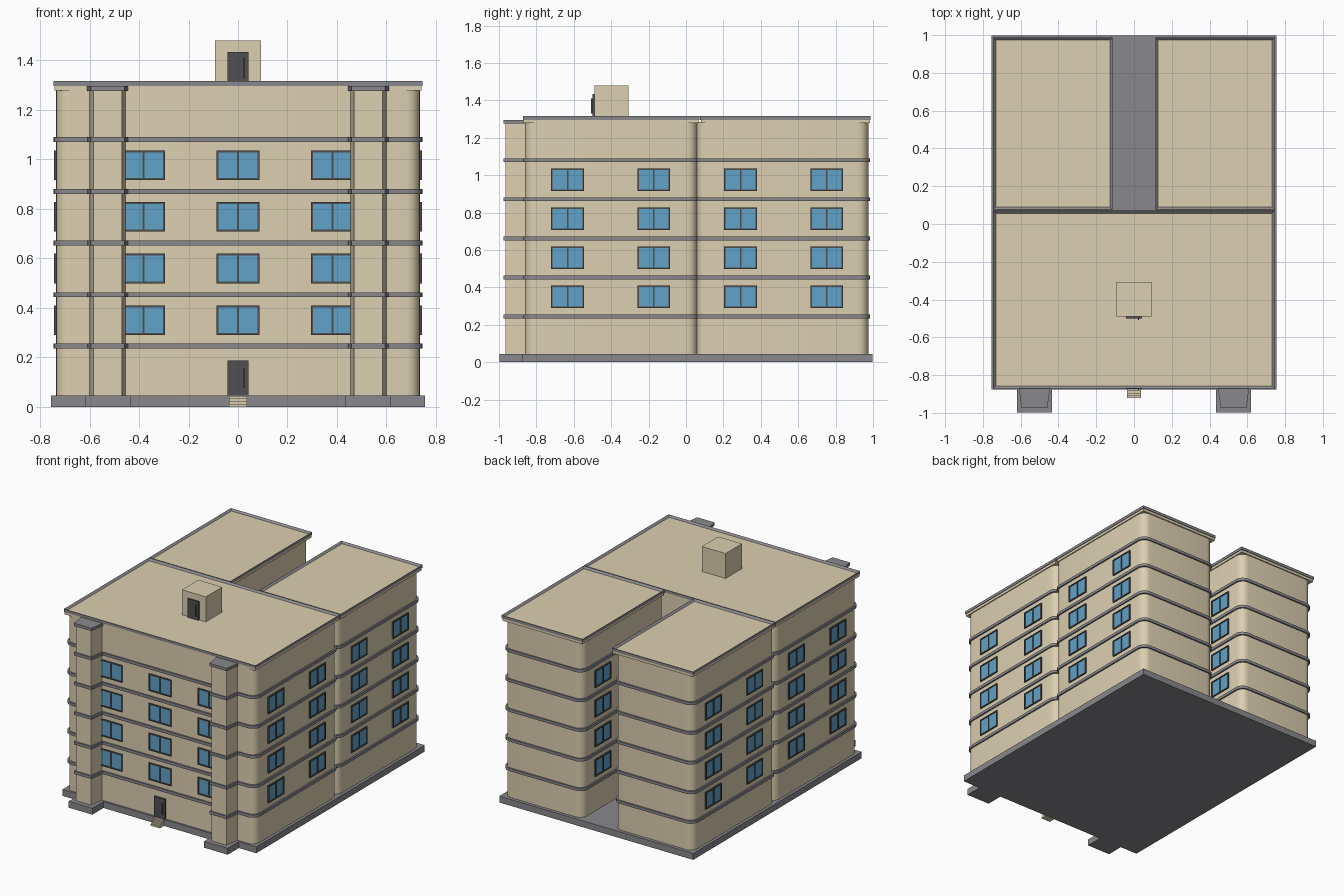
import bpy, bmesh, math
from math import pi, cos, sin
from mathutils import Matrix, Vector

if "Cube" in bpy.data.objects:
    bpy.data.objects.remove(bpy.data.objects["Cube"])


def material(name, col):
    m = bpy.data.materials.new(name)
    m.diffuse_color = (*col, 1)
    m.use_nodes = True
    m.node_tree.nodes["Principled BSDF"].inputs["Base Color"].default_value = m.diffuse_color
    return m


TAN = material("plaster", (0.72, 0.63, 0.44))
GREY = material("trim_grey", (0.25, 0.25, 0.27))
DARK = material("frame_dark", (0.08, 0.08, 0.085))
BLUE = material("glass_blue", (0.12, 0.36, 0.58))


def finish(bm, name, mats, smooth=False):
    bmesh.ops.recalc_face_normals(bm, faces=bm.faces)
    me = bpy.data.meshes.new(name)
    bm.to_mesh(me)
    bm.free()
    for m in mats:
        me.materials.append(m)
    ob = bpy.data.objects.new(name, me)
    bpy.context.collection.objects.link(ob)
    if smooth:
        bpy.context.view_layer.objects.active = ob
        ob.select_set(True)
        bpy.ops.object.shade_smooth_by_angle(angle=math.radians(35))
        ob.select_set(False)
    return ob


def add_box(bm, x0, x1, y0, y1, z0, z1, mat=0):
    mtx = Matrix.Translation(((x0 + x1) / 2, (y0 + y1) / 2, (z0 + z1) / 2)) @ \
        Matrix.Diagonal((x1 - x0, y1 - y0, z1 - z0, 1))
    vs = bmesh.ops.create_cube(bm, size=1, matrix=mtx)["verts"]
    faces = {f for v in vs for f in v.link_faces}
    for f in faces:
        f.material_index = mat
    return faces


def box(name, dims, mat):
    bm = bmesh.new()
    add_box(bm, *dims)
    return finish(bm, name, [mat])


def prism(name, pts, z0, z1, mat, smooth=False):
    bm = bmesh.new()
    f = bm.faces.new([bm.verts.new((x, y, z0)) for x, y in pts])
    r = bmesh.ops.extrude_face_region(bm, geom=[f])
    for v in r["geom"]:
        if isinstance(v, bmesh.types.BMVert):
            v.co.z = z1
    return finish(bm, name, [mat], smooth)


def rounded(x0, x1, y0, y1, r, n=6):
    pts = []
    for i, (cx, cy) in enumerate([(x1 - r, y1 - r), (x0 + r, y1 - r), (x0 + r, y0 + r), (x1 - r, y0 + r)]):
        for k in range(n + 1):
            a = pi / 2 * (i + k / n)
            pts.append((cx + r * cos(a), cy + r * sin(a)))
    return pts


def roof(name, x0, x1, y0, y1):
    # plaster eave slab below a grey parapet with a sunken floor
    box(name + "_eave", (x0 + .004, x1 - .004, y0 + .004, y1 - .004, 1.278, 1.298), TAN)
    bm = bmesh.new()
    faces = add_box(bm, x0, x1, y0, y1, 1.296, 1.316)
    top = max(faces, key=lambda f: f.calc_center_median().z)
    bmesh.ops.inset_individual(bm, faces=[top], thickness=0.02)
    for v in top.verts:
        v.co.z -= 0.012
    top.material_index = 1
    finish(bm, name + "_parapet", [GREY, TAN])


BANDS = [0.245, 0.453, 0.662, 0.871, 1.08]
FLOORS = [0.35, 0.559, 0.768, 0.976]

# plinth
box("plinth", (-0.755, 0.755, -0.875, 0.998, 0, 0.045), GREY)

# three building blocks, with floor bands and roofs
BLOCKS = {
    "main_block": (-0.735, 0.735, -0.862, 0.06),
    "wing_right": (0.125, 0.735, 0.055, 0.975),
    "wing_left": (-0.735, -0.125, 0.055, 0.975),
}
for name, (x0, x1, y0, y1) in BLOCKS.items():
    prism(name, rounded(x0, x1, y0, y1, 0.055), 0.04, 1.285, TAN, True)
    e = 0.01
    for z in BANDS:
        prism(name + "_band", rounded(x0 - e, x1 + e, y0 - e, y1 + e, 0.06), z - .01, z + .01, GREY, True)
roof("main_roof", -0.746, 0.746, -0.872, 0.071)
for s, side in ((1, "right"), (-1, "left")):
    xs = sorted((s * 0.114, s * 0.746))
    roof("wing_roof_" + side, *xs, 0.076, 0.987)


# tapered front pilasters with pedestal, bands and cap
def trapezoid(cx, e):
    b, f = 0.075 + e, 0.058 + e
    return [(cx - b, -0.85), (cx + b, -0.85), (cx + f, -0.965 - e), (cx - f, -0.965 - e)]


for s in (-1, 1):
    cx = s * 0.527
    box("pilaster_pedestal", (cx - .092, cx + .092, -0.998, -0.86, 0, 0.045), GREY)
    prism("pilaster", trapezoid(cx, 0), 0.04, 1.28, TAN)
    for z in BANDS:
        prism("pilaster_band", trapezoid(cx, .01), z - .01, z + .01, GREY)
    prism("pilaster_cap", trapezoid(cx, .01), 1.276, 1.296, GREY)

# window: dark frame, mullion and glass, shared mesh
bm = bmesh.new()
W, H, T = 0.0875, 0.06, 0.008
for a, b in ((-W, -W + T), (-T / 2, T / 2), (W - T, W)):
    add_box(bm, a, b, -0.009, 0.005, -H, H)
for a, b in ((-H, -H + T), (H - T, H)):
    add_box(bm, -W, W, -0.009, 0.005, a, b)
add_box(bm, -W + T / 2, W - T / 2, -0.004, 0.004, -H + T / 2, H - T / 2, 1)
window = finish(bm, "window", [DARK, BLUE])

spots = [(x, -0.862, 0) for x in (-0.382, 0, 0.382)]
for y in (-0.633, -0.173, 0.292, 0.752):
    spots += [(0.735, y, pi / 2), (-0.735, y, -pi / 2)]
    if y > 0:
        spots += [(0.125, y, -pi / 2), (-0.125, y, pi / 2)]
for x, y, rot in spots:
    for z in FLOORS:
        w = bpy.data.objects.new("window", window.data)
        bpy.context.collection.objects.link(w)
        w.location = (x, y, z)
        w.rotation_euler.z = rot
bpy.data.objects.remove(window)


# doors with a vertical handle
def door(name, y, z0, z1):
    bm = bmesh.new()
    add_box(bm, -0.043, 0.043, y - .011, y + .005, z0, z1)
    zc = z0 + (z1 - z0) * 0.5
    add_box(bm, 0.021, 0.026, y - .018, y - .008, zc - .04, zc + .04)
    finish(bm, name, [DARK])


door("front_door", -0.862, 0.045, 0.187)
door("roof_door", -0.49, 1.303, 1.435)

# rooftop stair housing
box("roof_housing", (-0.093, 0.093, -0.49, -0.308, 1.3, 1.48), TAN)

# entrance steps
for i in range(4):
    box("entrance_step", (-0.036, 0.036, -0.921 + i * .012, -0.87, 0, 0.011 * (i + 1)), TAN)
